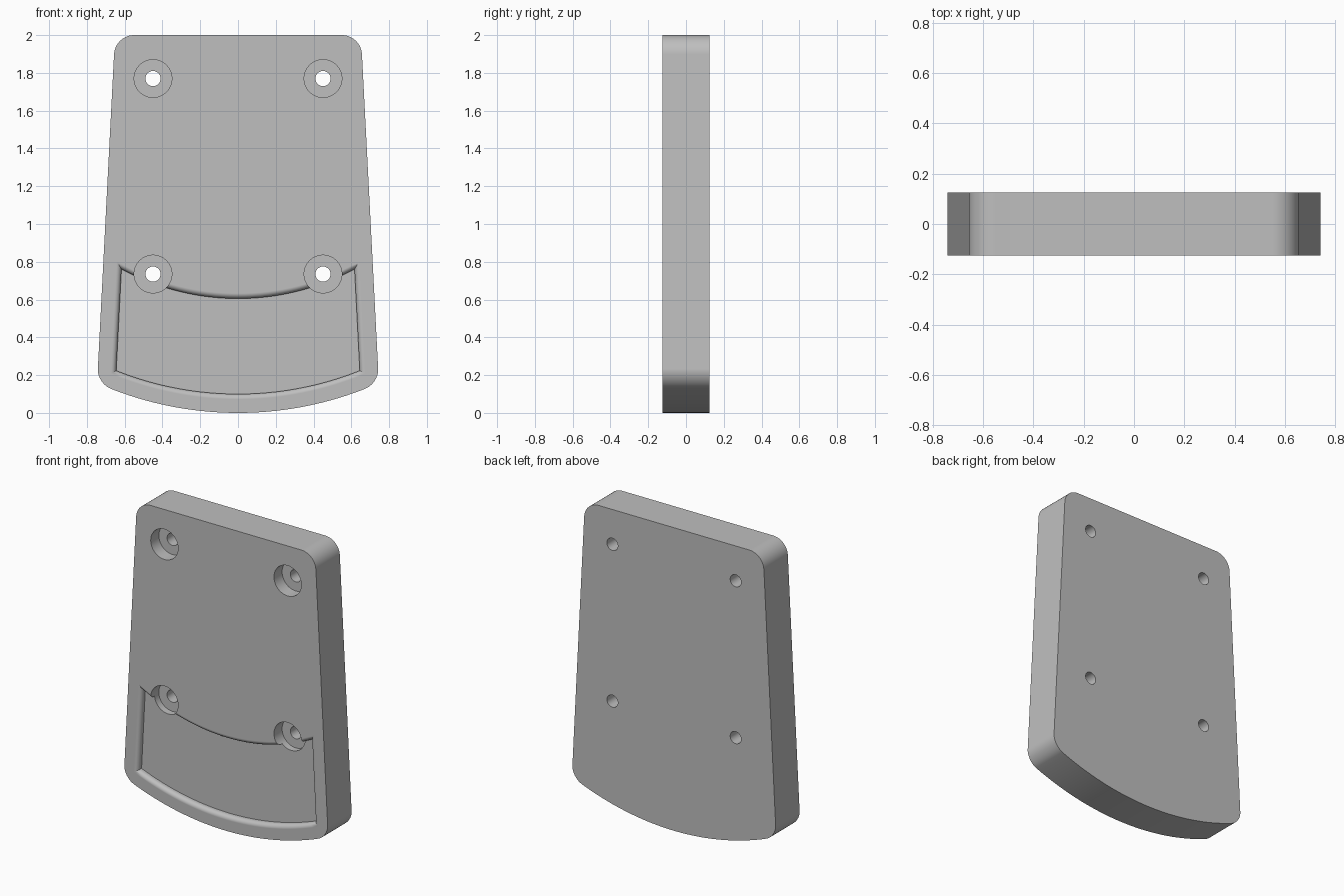
import bpy, bmesh, math

old = bpy.data.objects.get("Cube")
if old:
    bpy.data.objects.remove(old)

HALF = 0.125          # half thickness of the plate
TAPER = 0.0515        # inward lean of the side edges
ARC_R = 1.84          # radius of the curved bottom edge

grey = bpy.data.materials.new("light_grey")
grey.use_nodes = True
colour = (0.52, 0.52, 0.52, 1)
grey.diffuse_color = colour
grey.node_tree.nodes["Principled BSDF"].inputs["Base Color"].default_value = colour


def sag(x, radius):
    """Height of an upward-curving arc above its lowest point."""
    return radius - math.sqrt(radius * radius - x * x)


def corner(base, low, radius):
    """Where the leaning side line meets an arc."""
    x = base
    for _ in range(12):
        x = base - TAPER * (low + sag(x, radius))
    return x


def make_object(name, bm):
    bmesh.ops.recalc_face_normals(bm, faces=bm.faces)
    mesh = bpy.data.meshes.new(name)
    bm.to_mesh(mesh)
    bm.free()
    mesh.materials.append(grey)
    obj = bpy.data.objects.new(name, mesh)
    bpy.context.collection.objects.link(obj)
    return obj


def make_plate():
    side = 0.754
    end = corner(side, 0, ARC_R)
    n = 32
    xs = [-end] + [0.65 * (2 * i / n - 1) for i in range(n + 1)] + [end]
    top = side - TAPER * 2
    outline = [(x, sag(x, ARC_R)) for x in xs] + [(top, 2), (-top, 2)]
    bm = bmesh.new()
    face = bm.faces.new([bm.verts.new((x, -HALF, z)) for x, z in outline])
    ext = bmesh.ops.extrude_face_region(bm, geom=[face])
    moved = [v for v in ext["geom"] if isinstance(v, bmesh.types.BMVert)]
    bmesh.ops.translate(bm, verts=moved, vec=(0, 2 * HALF, 0))

    # Round the four outer corners
    def corner_edges(x, upper):
        return [e for e in bm.edges
                if abs(e.verts[0].co.y - e.verts[1].co.y) > HALF
                and abs(abs(e.verts[0].co.x) - x) < 0.001
                and (e.verts[0].co.z > 1) == upper]
    for x, upper, width in ((top, True, 0.1), (end, False, 0.075)):
        bmesh.ops.bevel(bm, geom=corner_edges(x, upper), offset=width,
                        segments=10, profile=0.5, affect='EDGES')
    return make_object("back_plate", bm)


def make_pocket_cutter():
    """Stacked rings that flare towards the front into a rounded rim."""
    depth, r, steps, n = 0.04, 0.028, 7, 32
    layers = [(0, depth)]
    for i in range(steps + 1):
        a = math.pi / 2 * i / steps
        layers.append((r * (1 - math.cos(a)), r * (1 - math.sin(a))))
    layers.append((r, -0.05))
    bm = bmesh.new()
    rings = []
    for t, d in layers:
        ring = []
        for low, radius, direction in ((0.1 - t, ARC_R - 0.1, 1), (0.605 + t, 1.3, -1)):
            end = corner(0.656 + t, low, radius)
            for i in range(n + 1):
                x = direction * end * (2 * i / n - 1)
                ring.append(bm.verts.new((x, d - HALF, low + sag(x, radius))))
        rings.append(ring)
    count = 2 * (n + 1)
    for a, b in zip(rings, rings[1:]):
        for i in range(count):
            j = (i + 1) % count
            bm.faces.new((a[i], a[j], b[j], b[i]))
    for ring in (rings[0], rings[-1]):
        for i in range(n):
            bm.faces.new((ring[i], ring[i + 1], ring[count - 2 - i], ring[count - 1 - i]))
    return make_object("pocket_cutter", bm)


def make_hole_cutter(name, x, z, radius, y0, y1):
    bpy.ops.mesh.primitive_cylinder_add(
        vertices=48, radius=radius, depth=y1 - y0,
        location=(x, (y0 + y1) / 2, z), rotation=(math.pi / 2, 0, 0))
    obj = bpy.context.object
    obj.name = name
    obj.data.materials.append(grey)
    return obj


plate = make_plate()
cutters = [make_pocket_cutter()]

# Counterbored screw holes
for x in (-0.45, 0.45):
    for z in (0.735, 1.77):
        cutters.append(make_hole_cutter("counterbore_cutter", x, z, 0.1, -0.3, -HALF + 0.085))
        cutters.append(make_hole_cutter("screw_hole_cutter", x, z, 0.04, -0.31, 0.3))

bpy.ops.object.select_all(action='DESELECT')
plate.select_set(True)
bpy.context.view_layer.objects.active = plate
for cutter in cutters:
    cutter.hide_render = True
    mod = plate.modifiers.new("cut", 'BOOLEAN')
    mod.operation = 'DIFFERENCE'
    mod.solver = 'EXACT'
    mod.object = cutter
    bpy.ops.object.modifier_apply(modifier=mod.name)
for cutter in cutters:
    bpy.data.objects.remove(cutter)

# Smooth rounded edges, flat faces kept flat
bpy.ops.object.shade_smooth_by_angle(angle=math.radians(30))
weighted = plate.modifiers.new("flat_faces", 'WEIGHTED_NORMAL')
weighted.keep_sharp = True
